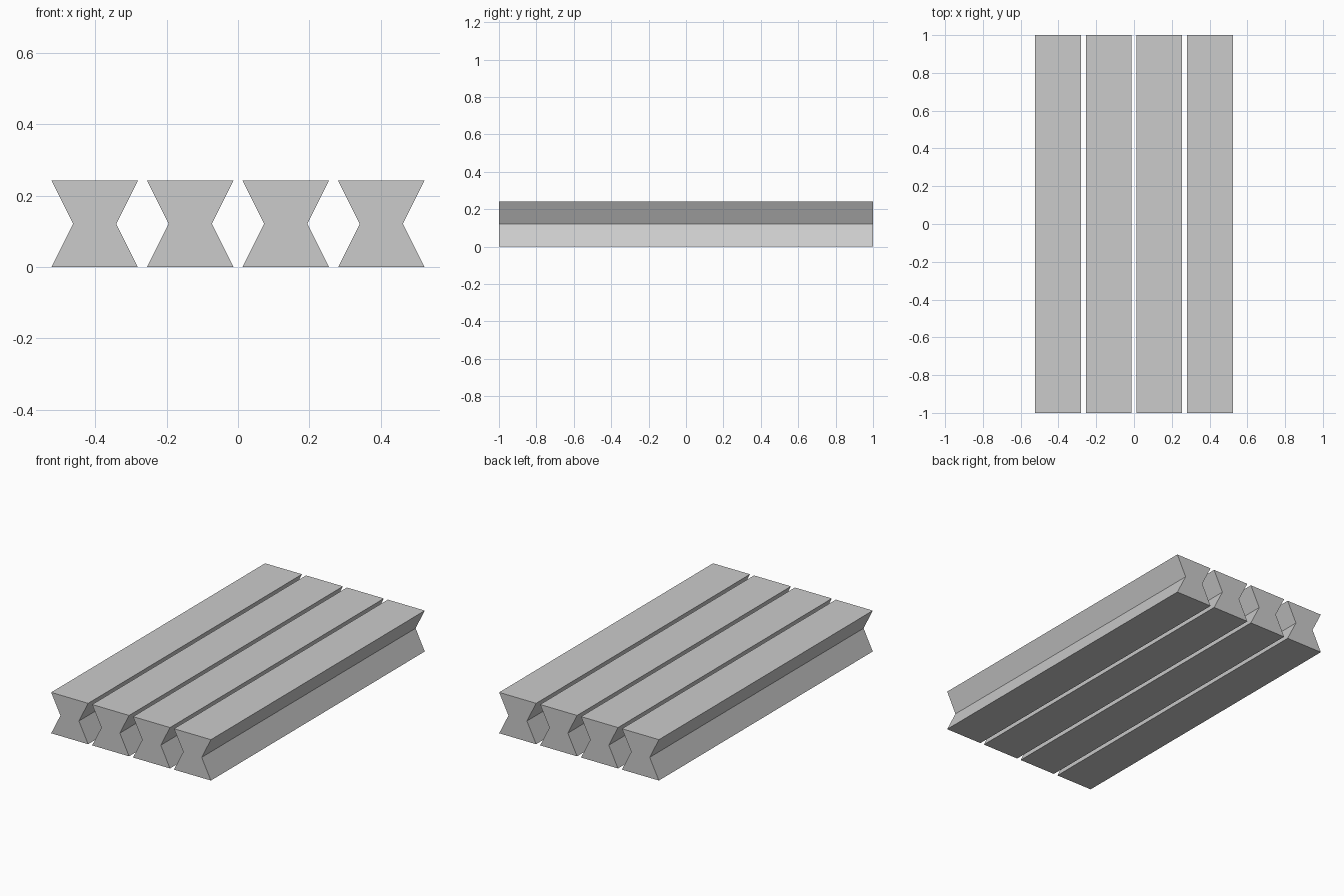
import bpy

if "Cube" in bpy.data.objects:
    bpy.data.objects.remove(bpy.data.objects["Cube"])

WIDTH, WAIST, HEIGHT, LENGTH, PITCH = 0.242, 0.121, 0.242, 2.0, 0.268

grey = bpy.data.materials.new("light_grey")
grey.diffuse_color = (0.6, 0.6, 0.6, 1)
grey.use_nodes = True
grey.node_tree.nodes["Principled BSDF"].inputs["Base Color"].default_value = grey.diffuse_color


def make_bar(name, x):
    """Bar with a V groove along both sides, extruded along y."""
    w, n, h = WIDTH / 2, WAIST / 2, HEIGHT
    profile = [(-w, 0), (w, 0), (n, h / 2), (w, h), (-w, h), (-n, h / 2)]
    count = len(profile)
    verts = [(px, y, pz) for y in (-LENGTH / 2, LENGTH / 2) for px, pz in profile]
    faces = [tuple(range(count)), tuple(reversed(range(count, 2 * count)))]
    for i in range(count):
        j = (i + 1) % count
        faces.append((j, i, i + count, j + count))
    mesh = bpy.data.meshes.new(name)
    mesh.from_pydata(verts, [], faces)
    mesh.materials.append(grey)
    bar = bpy.data.objects.new(name, mesh)
    bar.location.x = x
    bpy.context.collection.objects.link(bar)


# Four parallel grooved bars
for k in range(4):
    make_bar(f"grooved_bar_{k + 1}", (k - 1.5) * PITCH)
